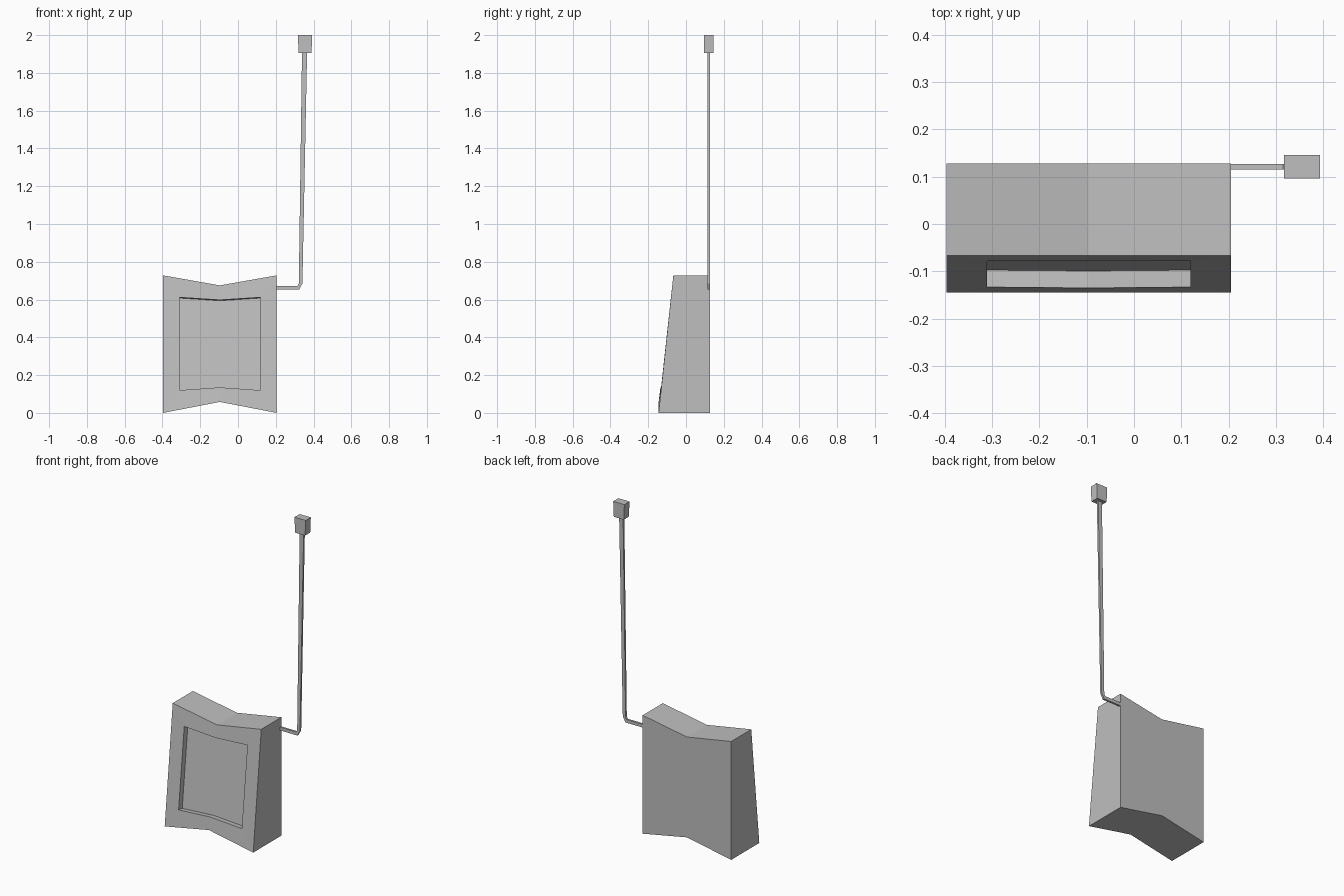
import bpy
import bmesh

cube = bpy.data.objects.get("Cube")
if cube:
    bpy.data.objects.remove(cube)

# One plain grey for everything
grey = bpy.data.materials.new("plain grey")
grey.use_nodes = True
grey.diffuse_color = (0.52, 0.52, 0.52, 1)
grey.node_tree.nodes["Principled BSDF"].inputs["Base Color"].default_value = grey.diffuse_color

MID = -0.096          # centre line of the housing
HALF = 0.301          # half its width
BACK = 0.128
FRONT_LOW, FRONT_HIGH = -0.145, -0.067


def make_object(name, bm):
    bmesh.ops.recalc_face_normals(bm, faces=bm.faces)
    mesh = bpy.data.meshes.new(name)
    bm.to_mesh(mesh)
    bm.free()
    mesh.materials.append(grey)
    obj = bpy.data.objects.new(name, mesh)
    bpy.context.collection.objects.link(obj)
    return obj


def front_y(x, z):
    """Depth of the leaning front at a point."""
    u = abs(x - MID) / HALF
    low = 0.058 * (1 - u)
    high = 0.675 + 0.053 * u
    return FRONT_LOW + (FRONT_HIGH - FRONT_LOW) * (z - low) / (high - low)


def waisted_loop(half, low_side, low_mid, high_side, high_mid):
    """Six-point outline pinched at the top and bottom centre."""
    return [(MID - half, low_side), (MID, low_mid), (MID + half, low_side),
            (MID + half, high_side), (MID, high_mid), (MID - half, high_side)]


def bridge(bm, a, b):
    for i in range(len(a)):
        j = (i + 1) % len(a)
        bm.faces.new((a[i], a[j], b[j], b[i]))


def cap(bm, loop):
    bm.faces.new((loop[0], loop[1], loop[4], loop[5]))
    bm.faces.new((loop[1], loop[2], loop[3], loop[4]))


# Housing with a recessed front panel
bm = bmesh.new()
outer = waisted_loop(HALF, 0, 0.058, 0.728, 0.675)
inner = waisted_loop(0.215, 0.12, 0.135, 0.612, 0.598)
back = [bm.verts.new((x, BACK, z)) for x, z in outer]
front = [bm.verts.new((x, front_y(x, z), z)) for x, z in outer]
rim = [bm.verts.new((x, front_y(x, z), z)) for x, z in inner]
panel = [bm.verts.new((x, front_y(x, z) + 0.036, z - 0.004)) for x, z in inner]
for a, b in ((back, front), (front, rim), (rim, panel)):
    bridge(bm, a, b)
cap(bm, back)
cap(bm, panel)
make_object("housing", bm)

# Flat cable: pairs of edge points swept from the housing to the plug
bm = bmesh.new()
edges = [((0.19, 0.652), (0.19, 0.672)),
         ((0.323, 0.652), (0.315, 0.672)),
         ((0.341, 0.685), (0.322, 0.685)),
         ((0.366, 1.92), (0.339, 1.92))]
rings = []
for (xa, za), (xb, zb) in edges:
    rings.append([bm.verts.new(p) for p in ((xa, 0.115, za), (xb, 0.115, zb),
                                            (xb, 0.127, zb), (xa, 0.127, za))])
for a, b in zip(rings, rings[1:]):
    bridge(bm, a, b)
bm.faces.new(rings[0])
bm.faces.new(rings[-1])
make_object("cable", bm)

# Plug, slightly narrower at the bottom
bm = bmesh.new()
rings = []
for half, z in ((0.034, 1.906), (0.038, 2.0)):
    rings.append([bm.verts.new((0.355 + sx * half, 0.121 + sy * 0.025, z))
                  for sx, sy in ((-1, -1), (1, -1), (1, 1), (-1, 1))])
bridge(bm, *rings)
for ring in rings:
    bm.faces.new(ring)
make_object("plug", bm)
